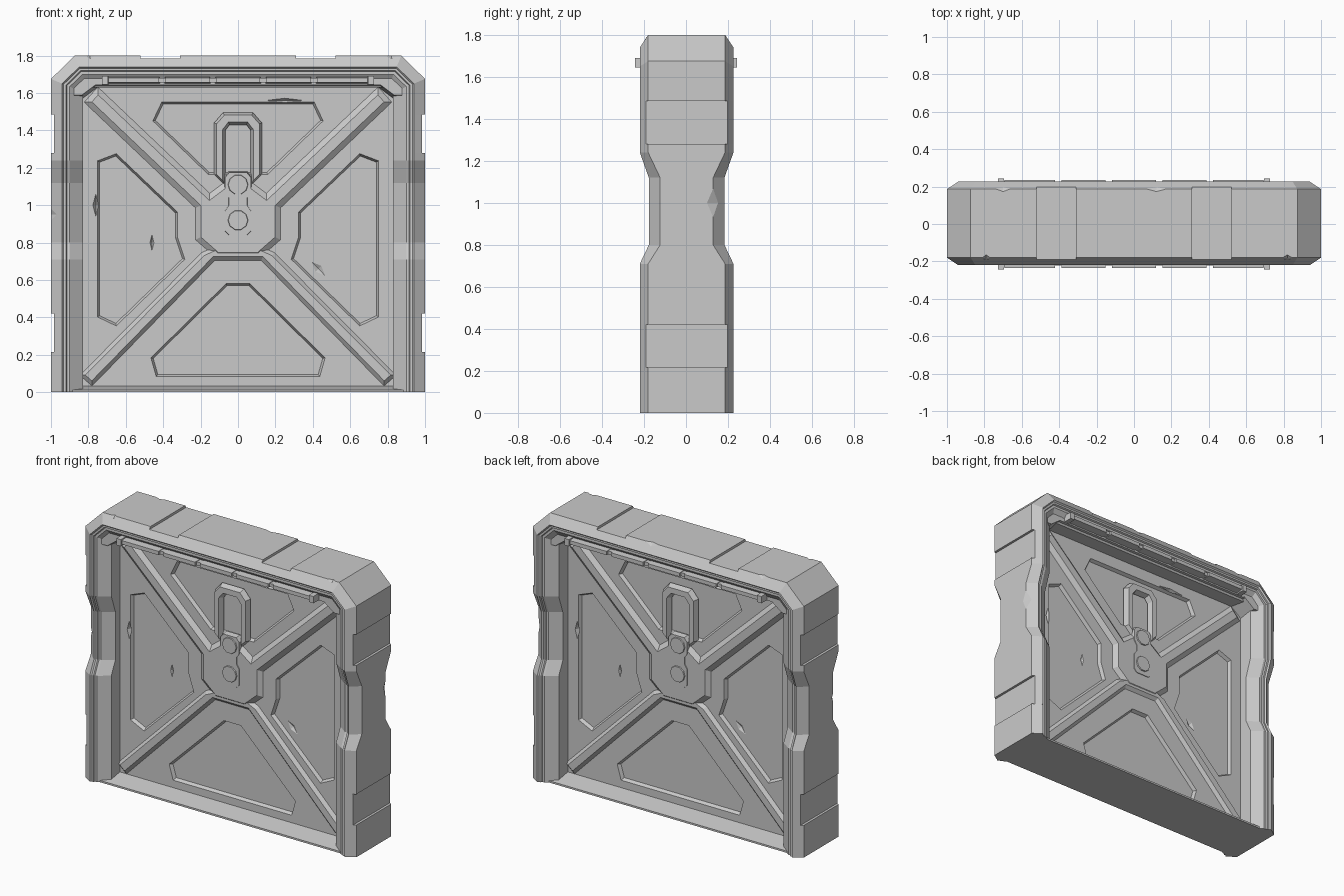
import bpy, bmesh, math
from mathutils import Vector, Matrix

cube = bpy.data.objects.get("Cube")
if cube:
    bpy.data.objects.remove(cube, do_unlink=True)

grey = bpy.data.materials.new("plain grey")
grey.use_nodes = True
colour = (0.59, 0.59, 0.59, 1)
grey.diffuse_color = colour
grey.node_tree.nodes["Principled BSDF"].inputs["Base Color"].default_value = colour


def finish(name, bm, mirror=False):
    """Turn a bmesh into a flat shaded object, optionally copied to the back."""
    bmesh.ops.recalc_face_normals(bm, faces=bm.faces[:])
    mesh = bpy.data.meshes.new(name)
    bm.to_mesh(mesh)
    bm.free()
    mesh.materials.append(grey)
    ob = bpy.data.objects.new(name, mesh)
    bpy.context.collection.objects.link(ob)
    if mirror:
        mod = ob.modifiers.new("back copy", "MIRROR")
        mod.use_axis = (False, True, False)
        mod.use_mirror_merge = False
    return ob


def normals(pts, closed=True):
    """Mitred left-hand normals of a polyline."""
    out = []
    n = len(pts)
    for i, p in enumerate(pts):
        p = Vector(p)
        a = p - Vector(pts[i - 1]) if closed or i > 0 else None
        b = Vector(pts[(i + 1) % n]) - p if closed or i < n - 1 else None
        a, b = (a or b).normalized(), (b or a).normalized()
        na, nb = Vector((-a.y, a.x)), Vector((-b.y, b.x))
        out.append((na + nb) / (1 + na.dot(nb)))
    return out


def both(half):
    """Mirror the right half of an outline, listed bottom to top."""
    return half + [(-x, z) for x, z in reversed(half)]


def raised(bm, pts, y0, y1, bevel):
    """Prism in the x-z plane whose outer end y1 is inset by bevel."""
    area = sum(a[0] * b[1] - b[0] * a[1] for a, b in zip(pts, pts[1:] + pts[:1]))
    if area < 0:
        pts = pts[::-1]
    base = [bm.verts.new((x, y0, z)) for x, z in pts]
    top = [bm.verts.new((x + n.x * bevel, y1, z + n.y * bevel))
           for (x, z), n in zip(pts, normals(pts))]
    bm.faces.new(base)
    bm.faces.new(top)
    for i in range(len(pts)):
        j = (i + 1) % len(pts)
        bm.faces.new((base[i], base[j], top[j], top[i]))


def part(name, pts, y0, y1, bevel=0.0):
    bm = bmesh.new()
    raised(bm, pts, y0, y1, bevel)
    return finish(name, bm, True)


def carve(ob, cutter):
    mod = ob.modifiers.new("carve", "BOOLEAN")
    mod.operation = "DIFFERENCE"
    mod.solver = "EXACT"
    mod.object = cutter
    bpy.context.view_layer.objects.active = ob
    bpy.ops.object.modifier_apply(modifier=mod.name)
    bpy.data.objects.remove(cutter, do_unlink=True)


def chip(bm, at, size, turn=0.0):
    """Flattened octahedron used to knock a chip out of an edge or face."""
    mat = Matrix.Translation(at) @ Matrix.Rotation(turn, 4, "Y") @ Matrix.Diagonal((*size, 1))
    bmesh.ops.create_uvsphere(bm, u_segments=4, v_segments=2, radius=1, matrix=mat)


# Outer frame: one section swept up the sides and over the top
path = both([(1, 0), (1, 1.675), (.873, 1.8)])
mitres = normals(path, False)
# Each side station: height, recessed band (0/1), waist (0/1)
side = [(0, 0, 0), (.215, 0, 0), (.215, 1, 0), (.42, 1, 0), (.42, 0, 0), (.71, 0, 0),
        (.80, 0, 1), (1.12, 0, 1), (1.24, 0, 0), (1.28, 0, 0),
        (1.28, 1, 0), (1.485, 1, 0), (1.485, 0, 0)]
stations = [(Vector((1, z)), Vector((-1, 0)), c, w) for z, c, w in side]
stations += [(Vector(path[i]), mitres[i], 0, 0) for i in (1, 2)]
stations += [(Vector((x, 1.8)), Vector((0, -1)), c, 0)
             for x, c in ((.52, 0), (.52, 1), (.31, 1), (.31, 0))]
stations += [(Vector((-p.x, p.y)), Vector((-n.x, n.y)), c, w)
             for p, n, c, w in reversed(stations)]
half = [(.17, .05), (.17, .15), (.10, .20), (.085, .20), (.08, .21),
        (.068, .21), (.06, .22), (0, .18)]
section = [(d, -y) for d, y in half] + [(d, y + .006) for d, y in reversed(half)]

bm = bmesh.new()
rings = []
for p, n, cut, waist in stations:
    ring = []
    for d, y in section:
        shift = -.043 * waist if abs(y) > .1 else 0
        if d == 0:
            shift += .011 * cut - .014 * waist
        q = p + n * (d + (.016 * cut if d == 0 else 0))
        ring.append(bm.verts.new((q.x, y + math.copysign(shift, y * shift), q.y)))
    rings.append(ring)
for a, b in zip(rings, rings[1:]):
    for i in range(len(section)):
        j = (i + 1) % len(section)
        bm.faces.new((a[i], a[j], b[j], b[i]))
bm.faces.new(rings[0])
bm.faces.new(rings[-1])
frame = finish("outer_frame", bm)

# Worn chips along the frame edges
bm = bmesh.new()
for at, size in [((-.79, -.185, 1.81), (.04, .03, .03)), ((.82, -.185, 1.81), (.05, .03, .03)),
                 ((-.7, .2, 1.81), (.11, .04, .03)), ((.12, .2, 1.81), (.15, .04, .03)),
                 ((1.0, .16, 1.0), (.03, .06, .14)), ((-1.0, -.15, .95), (.03, .04, .1))]:
    chip(bm, at, size)
carve(frame, finish("frame_chips", bm))

# Inner panel with four recessed fields on each face
flank = [(.755, .40), (.755, 1.24), (.65, 1.28), (.32, .965), (.32, .83), (.28, .71), (.65, .35)]
fields = [both([(.16, 1.16), (.46, 1.45), (.41, 1.555)]),
          both([(.44, .08), (.47, .185), (.065, .585)]),
          flank, [(-x, z) for x, z in flank]]
bm = bmesh.new()
raised(bm, [(-.86, .005), (.86, .005), (.86, 1.66), (-.86, 1.66)], -.06, .06, 0)
panel = finish("inner_panel", bm)
bm = bmesh.new()
for s in (-1, 1):
    for f in fields:
        raised(bm, f, s * .0675, s * .038, .015)
carve(panel, finish("field_cutter", bm))
bm = bmesh.new()
for s in (-1, 1):
    chip(bm, (-s * .43, s * .04, .66), (.06, .015, .025), -s * .8)
    chip(bm, (s * .46, s * .04, .80), (.012, .015, .05))
    chip(bm, (s * .76, s * .06, 1.0), (.016, .03, .06))
    chip(bm, (-s * .25, s * .06, 1.56), (.1, .02, .012))
carve(panel, finish("panel_chips", bm))

# Sill along the foot of the panel, sloping down to both faces
bm = bmesh.new()
slope = [(-.06, .034), (-.19, .012), (-.19, 0)]
prof = slope + [(-y, z) for y, z in reversed(slope)]
ends = [[bm.verts.new((x, y, z)) for y, z in prof] for x in (-.92, .92)]
for e in ends:
    bm.faces.new(e)
for i in range(len(prof)):
    j = (i + 1) % len(prof)
    bm.faces.new((ends[0][i], ends[0][j], ends[1][j], ends[1][i]))
finish("bottom_sill", bm)

# Cross bracing: low lower legs, then upper arms joined in a hub
part("lower_braces", both([(.12, .695), (.78, .02), (.86, .09), (.20, .755), (.10, .80)]),
     -.05, -.08, .03)
part("hub_and_upper_braces",
     both([(.12, .705), (.24, .81), (.24, .98), (.84, 1.55), (.75, 1.65), (.15, 1.08), (.07, 1.14)]),
     -.05, -.083, .042)

# Corner gussets and the beam below the top of the frame
for s, label in ((1, "left"), (-1, "right")):
    part(label + "_gusset", [(s * x, z) for x, z in
         [(.83, 1.57), (.92, 1.57), (.92, 1.65), (.85, 1.72), (.73, 1.72), (.73, 1.645)]],
         -.05, -.184, .018)
part("top_beam", [(-.78, 1.638), (.78, 1.638), (.78, 1.71), (-.78, 1.71)], -.05, -.183, .004)

# Arched handle guard above the hub
guard = [(.068, 1.10), (.128, 1.16), (.128, 1.44), (.08, 1.495)]
slot = [(.068, 1.40), (.045, 1.43)]
part("handle_guard", guard + [(-x, z) for x, z in reversed(guard)]
     + [(-x, z) for x, z in slot] + slot[::-1], -.05, -.086, .014)

# Latch plate and its two round buttons
part("latch_plate", both([(.05, .835), (.075, .86), (.075, .97), (.055, 1.0), (.055, 1.04),
                          (.075, 1.07), (.075, 1.15), (.05, 1.18)]), -.05, -.087, .006)
for z, label in ((.92, "lower"), (1.11, "upper")):
    disc = [(.058 * math.cos(math.tau * i / 10), z + .058 * math.sin(math.tau * i / 10))
            for i in range(10)]
    part(label + "_button", disc, -.075, -.094, .006)


# Strip light on the beam, with raised sections and end caps
def bar(name, x0, x1, z0, z1, y, bevel):
    part(name, [(x0, z0), (x1, z0), (x1, z1), (x0, z1)], -.17, y, bevel)


bar("light_tube", -.7, .7, 1.655, 1.682, -.222, .002)
gaps = [-.71, -.405, -.135, .135, .405, .71]
for i, (a, b) in enumerate(zip(gaps, gaps[1:])):
    bar("light_section_%d" % (i + 1), a + .012, b - .012, 1.65, 1.687, -.235, .006)
for s, label in ((1, "left"), (-1, "right")):
    bar(label + "_light_cap", s * .71 - .018, s * .71 + .018, 1.643, 1.692, -.243, .002)
